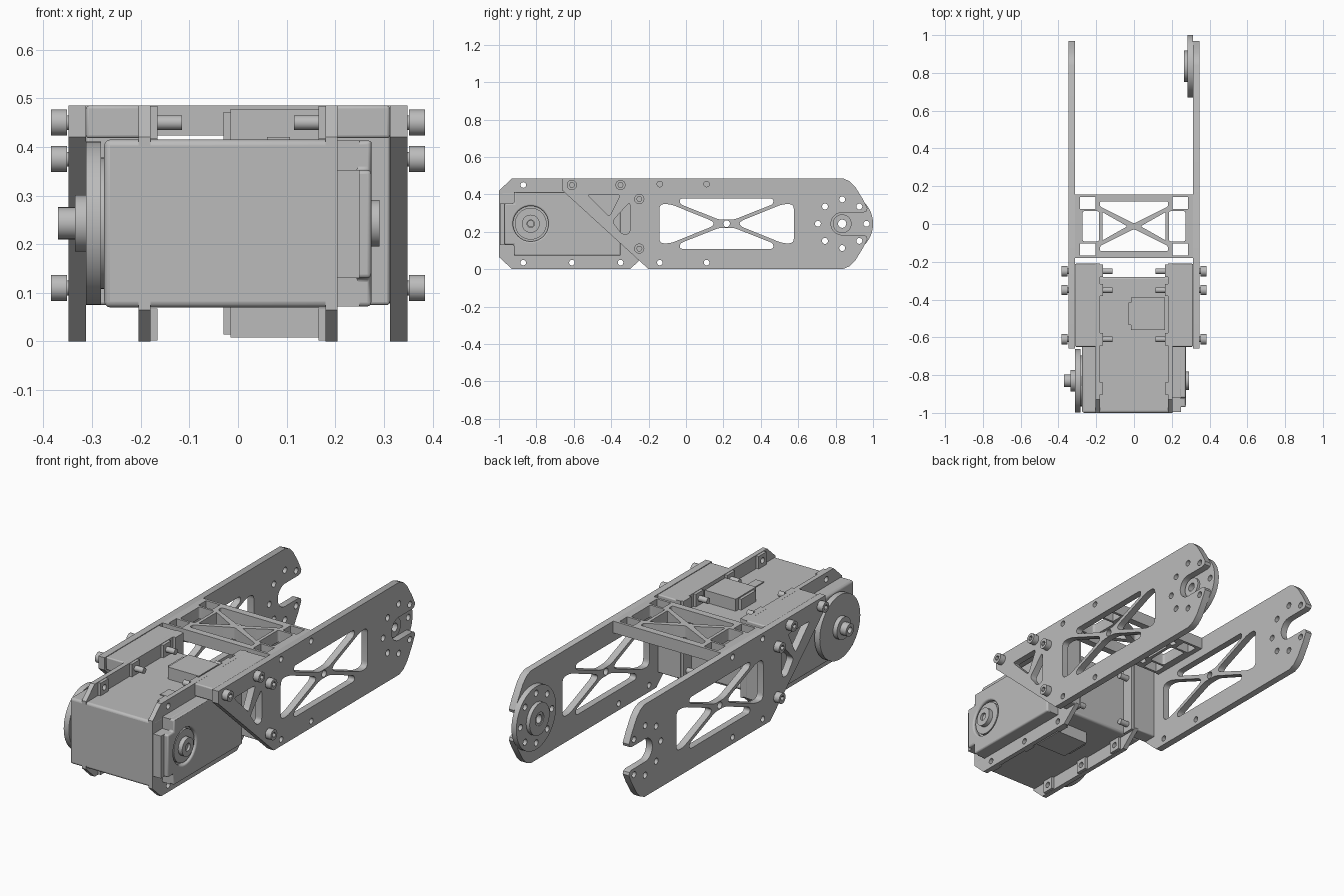
import bpy, bmesh, math
from mathutils import Vector

cube = bpy.data.objects.get("Cube")
if cube:
    bpy.data.objects.remove(cube)

grey = bpy.data.materials.new("machined grey")
grey.use_nodes = True
COLOUR = (0.5, 0.5, 0.5, 1)
grey.diffuse_color = COLOUR
grey.node_tree.nodes["Principled BSDF"].inputs["Base Color"].default_value = COLOUR
parts = []


def circle(u, v, r, n=32):
    return [(u + r * math.cos(2 * math.pi * i / n), v + r * math.sin(2 * math.pi * i / n)) for i in range(n)]


def rect(u0, u1, v0, v1):
    return [(u0, v0), (u1, v0), (u1, v1), (u0, v1)]


def fillet(pts, r):
    # Replace every corner by a short curve
    out = []
    for i, p in enumerate(pts):
        p, a, b = Vector(p), Vector(pts[i - 1]), Vector(pts[(i + 1) % len(pts)])
        s = p + (a - p).normalized() * min(r, (a - p).length * 0.45)
        e = p + (b - p).normalized() * min(r, (b - p).length * 0.45)
        for t in (0, 0.25, 0.5, 0.75, 1):
            out.append(tuple(s * (1 - t) ** 2 + p * 2 * t * (1 - t) + e * t * t))
    return out


def prism(name, axis, a, b, outline, holes=(), bevel=0):
    # Extrude an outline with holes from a to b along x (outline in y, z) or z (outline in x, y)
    bm = bmesh.new()
    edges = []
    for loop in [outline, *holes]:
        vs = [bm.verts.new((a, u, v) if axis == "x" else (u, v, a)) for u, v in loop]
        edges += [bm.edges.new((vs[i - 1], vs[i])) for i in range(len(vs))]
    way = Vector((1, 0, 0)) if axis == "x" else Vector((0, 0, 1))
    bmesh.ops.triangle_fill(bm, use_beauty=True, use_dissolve=False, edges=edges, normal=way)
    if bevel:
        bmesh.ops.dissolve_limit(bm, angle_limit=0.01, verts=bm.verts[:], edges=bm.edges[:])
    ext = bmesh.ops.extrude_face_region(bm, geom=bm.faces[:], use_keep_orig=True)
    moved = [g for g in ext["geom"] if isinstance(g, bmesh.types.BMVert)]
    bmesh.ops.translate(bm, verts=moved, vec=way * (b - a))
    bmesh.ops.recalc_face_normals(bm, faces=bm.faces[:])
    me = bpy.data.meshes.new(name)
    bm.to_mesh(me)
    bm.free()
    ob = bpy.data.objects.new(name, me)
    bpy.context.collection.objects.link(ob)
    me.materials.append(grey)
    if bevel:
        mod = ob.modifiers.new("Bevel", "BEVEL")
        mod.width, mod.segments = bevel, 3
    parts.append(ob)
    return ob


ZC = 0.243          # mid height, also the height of both pivots
FRONT, REAR = -0.83, 0.835   # pivot positions along y
TOP = 0.485


def flip(pts, su=1, sv=1, cu=0, cv=0):
    return [(cu + su * u, cv + sv * v) for u, v in pts]


# Side arm outline: diagonal front, rounded rear with an open slot
rear_upper = [(0.84, TOP), (0.875, 0.47), (0.905, 0.44), (0.945, 0.375), (0.97, 0.325), (0.965, 0.31), (0.95, 0.303)]
slot = [(REAR + 0.06 * math.cos(t), ZC + 0.06 * math.sin(t))
        for t in [math.radians(90 + 15 * i) for i in range(13)]]
rear_lower = [(u, 2 * ZC - v) for u, v in reversed(rear_upper)]
arm = [(-0.66, 0.42), (-0.66, TOP)] + rear_upper + slot + rear_lower + [(-0.2, 0)]

# Cross-braced window of the arm, plus the two small front triangles
side_tri = fillet([(-0.36, 0.105), (-0.3, 0.105), (-0.07, 0.012), (-0.07, -0.012), (-0.3, -0.105), (-0.36, -0.105)], 0.03)
top_tri = fillet([(-0.25, 0.135), (0.25, 0.135), (0.25, 0.105), (0.04, 0.022), (-0.04, 0.022), (-0.25, 0.105)], 0.02)
CY = 0.217
arm_holes = [flip(side_tri, s, 1, CY, ZC) for s in (1, -1)]
arm_holes += [flip(top_tri, 1, s, CY, ZC) for s in (1, -1)]
arm_holes += [fillet([(-0.53, 0.4), (-0.35, 0.4), (-0.41, 0.28)], 0.02),
              fillet([(-0.3, 0.36), (-0.3, 0.19), (-0.34, 0.185), (-0.395, 0.255)], 0.02),
              circle(CY, ZC, 0.018, 16)]
arm_holes += [circle(y, z, 0.015, 16) for y in (-0.14, 0.11) for z in (0.035, 0.455)]
bolt_ring = [circle(REAR + 0.13 * math.cos(i * math.pi / 4), ZC + 0.13 * math.sin(i * math.pi / 4), 0.016, 16)
             for i in range(8)]

# Motor side bracket outline
bracket = [(-1, 0.065), (-0.93, 0), (-0.3, 0), (-0.25, 0.045), (-0.21, 0.08),
           (-0.21, TOP), (-0.93, TOP), (-1, 0.42)]
tabs = [(y, z) for y in (-0.87, -0.61, -0.35) for z in (0.035, 0.45)]
screws = [(-0.61, 0.45), (-0.35, 0.45), (-0.25, 0.375), (-0.25, 0.11)]

for s, side in ((1, "left"), (-1, "right")):
    prism(side + "_arm", "x", s * 0.312, s * 0.348, arm, arm_holes + bolt_ring[1:])
    # Flange joining the arm to the motor bracket
    prism(side + "_top_flange", "x", s * 0.2, s * 0.312, rect(-0.65, -0.21, 0.418, TOP), bevel=0.006)
    prism(side + "_back_flange", "x", s * 0.2, s * 0.312, rect(-0.285, -0.21, 0.075, 0.43), bevel=0.006)
    # Thin rail around the motor, with mounting tabs
    prism(side + "_motor_rail", "x", s * 0.18, s * 0.205, bracket,
          [rect(-0.98, -0.29, 0.08, 0.405)] + [circle(y, z, 0.015, 16) for y, z in tabs])
    for y, z in tabs:
        prism(side + "_rail_tab", "x", s * 0.165, s * 0.18,
              rect(y - 0.032, y + 0.032, z - 0.033, z + 0.033), [circle(y, z, 0.015, 16)])
    prism(side + "_rail_back_tab", "x", s * 0.165, s * 0.18, rect(-0.28, -0.215, 0.07, TOP))
    # Socket screws
    for y, z in screws:
        prism(side + "_screw_shaft", "x", s * 0.115, s * 0.362, circle(y, z, 0.015, 20))
        prism(side + "_screw_head", "x", s * 0.352, s * 0.384, circle(y, z, 0.027, 24), [circle(y, z, 0.014, 6)])

# Motor body and its stepped side cover
prism("motor_body", "x", -0.275, 0.205, rect(-1, -0.28, 0.07, 0.415), bevel=0.012)
cover = [(-0.995, 0.13), (-0.92, 0.13), (-0.92, 0.072), (-0.35, 0.072),
         (-0.35, 0.413), (-0.92, 0.413), (-0.92, 0.352), (-0.995, 0.352)]
prism("cover_base", "x", 0.19, 0.25, cover)
prism("cover_cap", "x", 0.24, 0.274, [(max(u, -0.97), v) for u, v in cover],
      [circle(FRONT, ZC, 0.095)], bevel=0.008)
prism("idler_seat", "x", 0.24, 0.268, circle(FRONT, ZC, 0.085), [circle(FRONT, ZC, 0.03)])
prism("idler_bush", "x", 0.24, 0.291, circle(FRONT, ZC, 0.048), [circle(FRONT, ZC, 0.02)])
prism("idler_pin", "x", 0.24, 0.28, circle(FRONT, ZC, 0.018))

# Drive horn on the opposite side
for name, a, b, r in (("horn_seat", -0.26, -0.285, 0.135), ("horn_disc", -0.282, -0.312, 0.168),
                      ("horn_step", -0.31, -0.335, 0.058)):
    prism(name, "x", a, b, circle(FRONT, ZC, r, 48))
prism("horn_hub", "x", -0.33, -0.37, circle(FRONT, ZC, 0.033), [circle(FRONT, ZC, 0.016)])

# Cable sockets above and below the motor, and a pad on top
prism("upper_socket", "z", 0.41, 0.478, rect(-0.015, 0.165, -0.56, -0.39))
prism("upper_socket_lip", "z", 0.41, 0.472, rect(-0.03, -0.015, -0.535, -0.415))
prism("lower_socket", "z", 0.075, 0.008, rect(-0.015, 0.165, -0.56, -0.39))
prism("lower_socket_lip", "z", 0.075, 0.014, rect(-0.03, -0.015, -0.535, -0.415))
prism("top_pad", "z", 0.41, 0.42, rect(0.06, 0.107, -0.73, -0.66))

# Joint disc on the inside of the left arm
prism("joint_disc", "x", 0.284, 0.312, circle(REAR, ZC, 0.165, 48), bolt_ring + [circle(REAR, ZC, 0.035)])
prism("joint_boss", "x", 0.264, 0.286, circle(REAR, ZC, 0.083), [circle(REAR, ZC, 0.035)])
prism("joint_bush", "x", 0.268, 0.325, circle(REAR, ZC, 0.05), [circle(REAR, ZC, 0.022)])

# Truss plate tying the arms together
MID = -0.012
truss_holes = []
for s in (1, -1):
    truss_holes += [fillet(flip(rect(0.185, 0.272, -0.08, 0.08), s, 1, 0, MID), 0.012),
                    fillet(flip([(0.168, 0.075), (0.035, 0), (0.168, -0.075)], s, 1, 0, MID), 0.008),
                    fillet(flip([(-0.18, 0.132), (0.18, 0.132), (0.18, 0.105), (0, 0.015), (-0.18, 0.105)], 1, s, 0, MID), 0.01)]
    truss_holes += [flip(rect(0.205, 0.285, 0.092, 0.155), s, t, 0, MID) for t in (1, -1)]
prism("truss_plate", "z", 0.423, TOP, rect(-0.314, 0.314, -0.18, 0.157), truss_holes)

# Smooth the round parts, keep hard edges
bpy.ops.object.select_all(action="DESELECT")
for ob in parts:
    ob.select_set(True)
bpy.context.view_layer.objects.active = parts[0]
bpy.ops.object.shade_smooth_by_angle(angle=math.radians(30))
